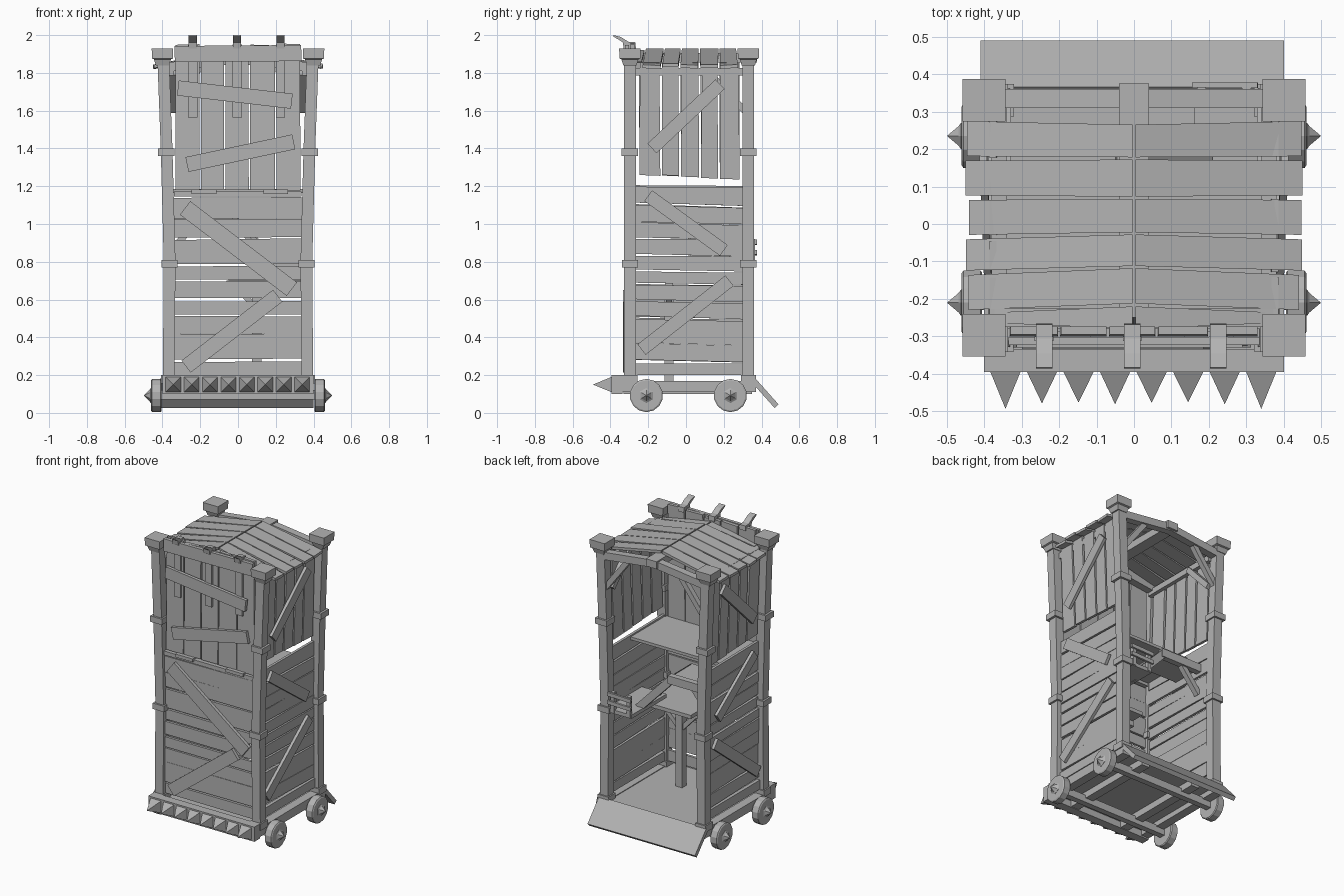
import bpy, bmesh, math, random
from mathutils import Vector

random.seed(4)
if "Cube" in bpy.data.objects:
    bpy.data.objects.remove(bpy.data.objects["Cube"], do_unlink=True)

wood = bpy.data.materials.new("grey_wood")
wood.use_nodes = True
GREY = (0.45, 0.45, 0.45, 1)
wood.diffuse_color = GREY
wood.node_tree.nodes["Principled BSDF"].inputs["Base Color"].default_value = GREY


def finish(name, bm):
    bmesh.ops.recalc_face_normals(bm, faces=bm.faces)
    mesh = bpy.data.meshes.new(name)
    bm.to_mesh(mesh)
    bm.free()
    mesh.materials.append(wood)
    obj = bpy.data.objects.new(name, mesh)
    bpy.context.collection.objects.link(obj)
    return obj


def loft(name, rings):
    """Closed solid through rings with equal point counts."""
    bm = bmesh.new()
    loops = [[bm.verts.new(p) for p in ring] for ring in rings]
    n = len(loops[0])
    for low, high in zip(loops, loops[1:]):
        for i in range(n):
            j = (i + 1) % n
            bm.faces.new((low[i], low[j], high[j], high[i]))
    bm.faces.new(loops[0])
    bm.faces.new(loops[-1])
    return finish(name, bm)


def slab(name, points, depth):
    depth = Vector(depth)
    points = [Vector(p) for p in points]
    return loft(name, [points, [p + depth for p in points]])


def box(name, x, y, z):
    return slab(name, [(x[0], y[0], z[0]), (x[1], y[0], z[0]),
                       (x[1], y[1], z[0]), (x[0], y[1], z[0])], (0, 0, z[1] - z[0]))


def plank(name, a, b, width, thick, out):
    """Straight board from a to b whose broad face points along out."""
    a, b, out = Vector(a), Vector(b), Vector(out).normalized()
    side = (b - a).cross(out).normalized() * width / 2
    lift = out * thick / 2
    return slab(name, [a - side - lift, a + side - lift, b + side - lift, b - side - lift], lift * 2)


def square(cx, cy, z, rx, ry):
    return [(cx - rx, cy - ry, z), (cx + rx, cy - ry, z), (cx + rx, cy + ry, z), (cx - rx, cy + ry, z)]


def wobble(size=0.006):
    return random.uniform(-size, size)


def wheel_ring(x, y, z, r, n):
    return [(x, y + r * math.cos(math.tau * (i + .5) / n), z + r * math.sin(math.tau * (i + .5) / n))
            for i in range(n)]


# Corner posts flare outwards towards the top, with collars and caps
for s, side in ((1, "left"), (-1, "right")):
    for y, end in ((-0.297, "front"), (0.33, "back")):
        tag = f"{end}_{side}"
        loft("post_" + tag, [square(s * x, y, z, .031, .031)
                             for x, z in ((.367, .16), (.362, .8), (.378, 1.4), (.396, 1.88))])
        for label, x, low, high, r in (("foot", .367, .155, .2, .04), ("lower_collar", .363, .77, .81, .043),
                                       ("upper_collar", .38, 1.36, 1.4, .044)):
            box(f"{label}_{tag}", (s * x - r, s * x + r), (y - r, y + r), (low, high))
        loft("cap_" + tag, [square(s * .4, y, z, r, r)
                            for z, r in ((1.84, .035), (1.872, .045), (1.876, .055), (1.93, .057))])

# Base deck, frame, front bumper and rear ramp
box("deck", (-.36, .36), (-.34, .35), (.145, .165))
for s in (-1, 1):
    box("deck_side_beam", (s * .37 - .03, s * .37 + .03), (-.34, .37), (.11, .17))
    box("under_beam", (s * .2 - .03, s * .2 + .03), (-.33, .35), (.1, .145))
for y in (-.21, .235):
    box("axle", (-.42, .42), (y - .02, y + .02), (.07, .12))
box("bumper", (-.4, .4), (-.395, -.335), (.1, .2))
slab("rear_ramp", [(-.41, .345, .165), (-.41, .47, .025), (-.41, .49, .045), (-.41, .365, .185)], (.81, 0, 0))
for i in range(8):
    x = -.343 + i * .0975
    length = .493 if i in (0, 7) else random.uniform(.475, .49)
    bm = bmesh.new()
    base = [bm.verts.new((x + dx, -.395, .15 + dz))
            for dx, dz in ((-.04, -.04), (.04, -.04), (.04, .04), (-.04, .04))]
    tip = bm.verts.new((x, -length, .15))
    bm.faces.new(base)
    for k in range(4):
        bm.faces.new((base[k], base[(k + 1) % 4], tip))
    finish("bumper_spike", bm)

# Wheels with pointed hubs
for s in (-1, 1):
    for y in (-.21, .235):
        loft("wheel", [wheel_ring(s * x, y, .092, r, 14)
                       for x, r in ((.405, .082), (.41, .088), (.455, .088), (.46, .08))])
        loft("hub_spike", [wheel_ring(s * x, y, .092, r, 6)
                           for x, r in ((.44, .04), (.462, .04), (.468, .03), (.498, .001))])

# Horizontal boards of the lower walls
FRONT = (.2, .285, .42, .52, .605, .705, .79, .93, 1.03, 1.155)
SIDE = (.27, .36, .5, .59, .68, .75, .83, .92, 1.0, 1.1, 1.2)
for low, high in zip(FRONT, FRONT[1:]):
    g = random.uniform(.003, .014)
    x = (-.345, .335)
    y = -.305 + wobble()
    slab("front_board", [(x[0], y, low + wobble(.003)), (x[1], y, low + wobble(.003)),
                         (x[1], y, high - g + wobble()), (x[0], y, high - g + wobble())], (0, .018, 0))
for s in (-1, 1):
    box("side_sill", (s * .36 - .012, s * .36 + .012), (-.28, .31), (.2, .262))
    for low, high in zip(SIDE, SIDE[1:]):
        g = random.uniform(.003, .014)
        x = s * (.36 + wobble())
        slab("side_board", [(x, -.28, low + .012 + wobble(.003)), (x, .31, low - .004 + wobble(.003)),
                            (x, .31, high - g + wobble()), (x, -.28, high + .01 - g + wobble())],
             (-s * .018, 0, 0))

    # Vertical boards of the upper side walls
    edges = (-.25, -.13, -.03, .075, .175, .29)
    for i, (a, b) in enumerate(zip(edges, edges[1:])):
        bottom = 1.262 - i * .005 + wobble(.003)
        lower, upper = s * .365, s * .385
        slab("upper_side_board", [(lower, a + .004, bottom), (lower, b - .006, bottom - .004),
                                  (upper, b - .012 + wobble(), 1.855), (upper, a + .006 + wobble(), 1.855)],
             (-s * .018, 0, 0))

    # Diagonal side braces
    plank("upper_side_brace", (s * .388, -.18, 1.4), (s * .402, .18, 1.74), .07, .02, (s, 0, 0))
    plank("middle_side_brace", (s * .378, -.2, 1.15), (s * .378, .2, .86), .07, .02, (s, 0, 0))
    plank("lower_side_brace", (s * .378, -.235, .335), (s * .378, .23, .7), .07, .02, (s, 0, 0))

plank("front_upper_brace", (-.28, -.318, 1.085), (.285, -.318, .655), .09, .022, (0, -1, 0))
plank("front_lower_brace", (-.275, -.322, .245), (.21, -.322, .62), .08, .022, (0, -1, 0))

# Raised drawbridge with boards, braces, straps, hooks and hinges
edges = (-.335, -.2, -.07, .06, .2, .333)
for a, b in zip(edges, edges[1:]):
    top = 1.945 + wobble(.012)
    slab("bridge_board", [(a + .003, -.3, 1.18), (b - .003, -.3, 1.18 + wobble(.004)),
                          (b - .004, -.295, top), (a + .005, -.295, top + wobble())], (0, .022, 0))
plank("bridge_rail", (-.335, -.312, 1.9), (.335, -.312, 1.905), .085, .022, (0, -1, 0))
plank("bridge_upper_brace", (-.318, -.318, 1.72), (.285, -.318, 1.65), .08, .022, (0, -1, 0))
plank("bridge_lower_brace", (-.27, -.314, 1.315), (.295, -.314, 1.435), .08, .022, (0, -1, 0))
for x in (-.24, -.005, .225):
    box("bridge_strap", (x - .025, x + .025), (-.312, -.3), (1.565, 1.95))
    slab("bridge_hook", [(x - .022, y, z) for y, z in ((-.265, 1.93), (-.33, 1.93), (-.335, 1.962), (-.36, 1.978),
                                                      (-.385, 1.992), (-.383, 2.0), (-.345, 1.99),
                                                      (-.305, 1.965), (-.268, 1.962))], (.044, 0, 0))
for x in (-.18, .2):
    box("bridge_hinge", (x - .065, x + .065), (-.325, -.285), (1.16, 1.182))
box("bridge_threshold", (-.34, .335), (-.312, -.27), (1.145, 1.172))

# Gabled roof with slightly fanned boards
edges = ((-.235, -.215), (-.13, -.115), (-.035, -.025), (.07, .07), (.175, .175), (.28, .268))
for s in (-1, 1):
    for (a, am), (b, bm_) in zip(edges, edges[1:]):
        eave = s * (.445 + wobble(.006))
        z = 1.825 + wobble(.005)
        slab("roof_board", [(s * .004, am + .003, 1.91), (eave, a + .006, z + wobble(.004)),
                            (eave, b - .006, z + wobble(.004)), (s * .004, bm_ - .003, 1.91)], (0, 0, .018))
    slab("roof_front_filler", [(s * .004, -.28, 1.905), (s * .35, -.265, 1.845),
                               (s * .35, -.235, 1.845), (s * .004, -.22, 1.905)], (0, 0, .016))
    for y in (-.25, .335):
        plank("rafter", (s * .37, y, 1.83), (0, y, 1.875), .05, .05, (0, 1, 0))
    box("eave_beam", (s * .36 - .02, s * .36 + .02), (-.27, .31), (1.785, 1.825))
    plank("back_knee_brace", (s * .375, .33, 1.6), (s * .2, .33, 1.83), .035, .035, (0, 1, 0))
    plank("side_knee_brace", (s * .345, .31, 1.6), (s * .345, .12, 1.8), .035, .035, (s, 0, 0))
box("ridge_beam", (-.04, .04), (-.25, .375), (1.855, 1.905))

# Interior floors: low landing, ramp, middle floor and upper floor
box("upper_floor", (-.35, .35), (-.28, .1), (1.165, 1.185))
box("middle_floor", (-.35, -.04), (.0, .22), (1.05, 1.07))
box("middle_floor_beam", (-.35, -.03), (.2, .24), (1.02, 1.075))
slab("inner_ramp", [(.19, .02, .79), (-.05, .02, 1.05), (-.05, .02, 1.075), (.21, .02, .81)], (0, .18, 0))
plank("inner_ramp_beam", (.2, .215, .79), (-.05, .215, 1.05), .05, .035, (0, 1, 0))
box("back_landing", (.16, .36), (-.02, .36), (.775, .8))
box("low_landing", (-.05, .35), (-.28, .02), (.7, .725))
box("low_landing_beam", (-.06, .35), (-.11, -.07), (.665, .7))
box("landing_post", (.075, .125), (-.115, -.065), (.165, .68))
for s in (-1, 1):
    plank("landing_post_brace", (.1, -.09, .55), (.1 + s * .12, -.09, .68), .03, .03, (0, 1, 0))
plank("floor_brace", (-.34, .21, .87), (-.2, .21, 1.04), .035, .035, (0, 1, 0))

# Small railing at the back landing
for x in (.18, .3):
    box("railing_post", (x - .012, x + .012), (.34, .365), (.78, .92))
for z in (.845, .9):
    plank("railing_bar", (.155, .37, z), (.33, .37, z + .005), .025, .014, (0, 1, 0))
